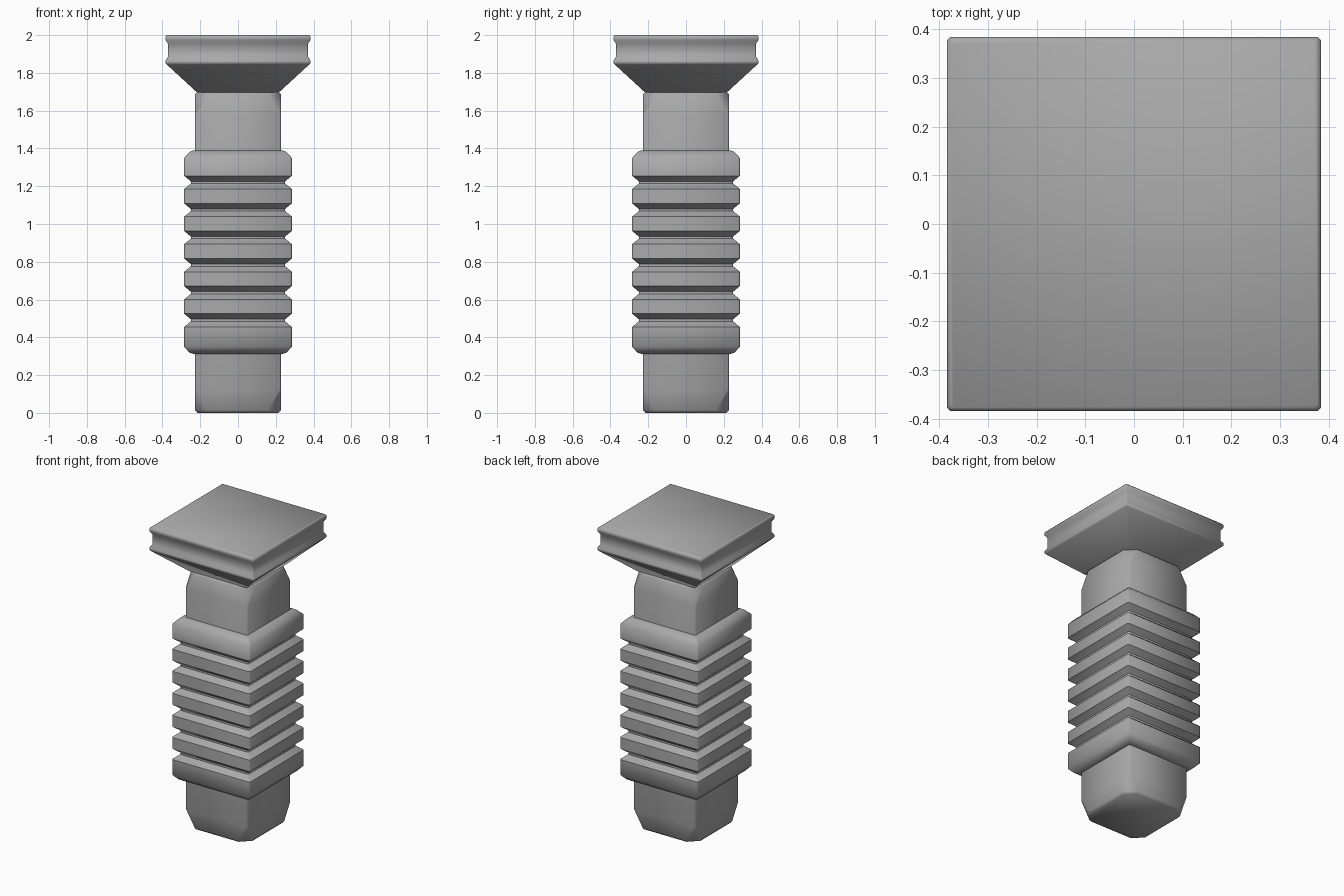
import bpy, bmesh, math

cube = bpy.data.objects.get("Cube")
if cube:
    bpy.data.objects.remove(cube, do_unlink=True)

grey = bpy.data.materials.new("plain_grey")
grey.use_nodes = True
colour = (0.4, 0.4, 0.4, 1)
grey.diffuse_color = colour
grey.node_tree.nodes["Principled BSDF"].inputs["Base Color"].default_value = colour


def square_loft(name, levels):
    """Stack square sections (height, half width, corner cut) into a closed solid."""
    bm = bmesh.new()
    rings = []
    for z, h, c in levels:
        k = h - c
        points = [(k, -h), (h, -k), (h, k), (k, h), (-k, h), (-h, k), (-h, -k), (-k, -h)]
        rings.append([bm.verts.new((x, y, z)) for x, y in points])
    for low, high in zip(rings, rings[1:]):
        for i in range(8):
            j = (i + 1) % 8
            bm.faces.new((low[i], low[j], high[j], high[i]))
    bm.faces.new(rings[0][::-1])
    bm.faces.new(rings[-1])
    mesh = bpy.data.meshes.new(name)
    bm.to_mesh(mesh)
    bm.free()
    mesh.materials.append(grey)
    ob = bpy.data.objects.new(name, mesh)
    bpy.context.collection.objects.link(ob)
    bpy.ops.object.select_all(action='DESELECT')
    ob.select_set(True)
    bpy.context.view_layer.objects.active = ob
    bpy.ops.object.shade_smooth_by_angle(angle=math.radians(50))
    return ob


# Shaft: square post whose eight corners are cut off
end = [(0, 0.215, 0.06), (0.015, 0.228, 0.07), (0.12, 0.228, 0.008)]
top = 1.7
square_loft("shaft", end + [(top - z, h, c) for z, h, c in reversed(end)])

# Ribbed sleeve: seven ribs separated by evenly spaced grooves
OUT, GROOVE, CUT = 0.285, 0.25, 0.008
sleeve = [(0.312, 0.235, CUT), (0.32, 0.258, CUT), (0.35, OUT, CUT)]
for i in range(6):
    z = 0.49 + i * 0.146
    sleeve += [(z - 0.035, OUT, CUT), (z - 0.006, GROOVE, CUT),
               (z + 0.006, GROOVE, CUT), (z + 0.035, OUT, CUT)]
sleeve += [(1.35, OUT, CUT), (1.382, 0.255, CUT), (1.39, 0.235, CUT)]
square_loft("ribbed_sleeve", sleeve)

# Cap: flared underside, rim with a shallow channel and a flat top
square_loft("cap", [
    (1.695, 0.215, 0.006), (1.845, 0.378, 0.006), (1.852, 0.384, 0.006),
    (1.864, 0.384, 0.006), (1.885, 0.371, 0.006), (1.955, 0.371, 0.006),
    (1.975, 0.384, 0.006), (1.992, 0.384, 0.006), (2.0, 0.377, 0.006)])
